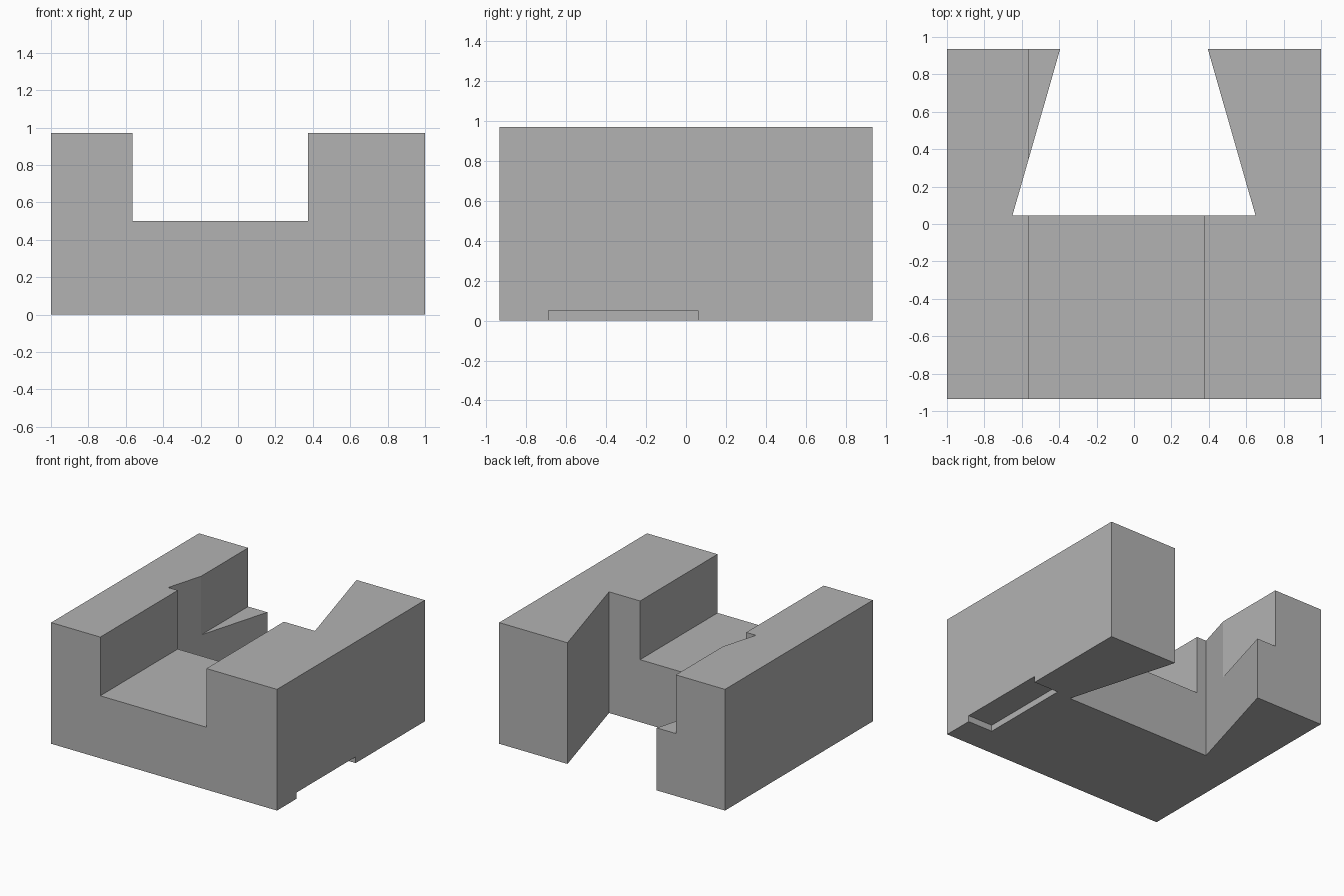
import bpy
import bmesh

if "Cube" in bpy.data.objects:
    bpy.data.objects.remove(bpy.data.objects["Cube"], do_unlink=True)

WIDTH, DEPTH, HEIGHT = 2.0, 1.87, 0.97
X, Y = WIDTH / 2, DEPTH / 2
OVER = 0.2  # how far cutters run past the block

# Single grey material
grey = bpy.data.materials.new("plain grey")
grey.use_nodes = True
colour = (0.45, 0.45, 0.45, 1)
grey.diffuse_color = colour
grey.node_tree.nodes["Principled BSDF"].inputs["Base Color"].default_value = colour


def prism(name, outline, z0, z1):
    """Extrude a plan outline from z0 up to z1."""
    bm = bmesh.new()
    face = bm.faces.new([bm.verts.new((x, y, z0)) for x, y in outline])
    top = bmesh.ops.extrude_face_region(bm, geom=[face])["geom"]
    verts = [v for v in top if isinstance(v, bmesh.types.BMVert)]
    bmesh.ops.translate(bm, verts=verts, vec=(0, 0, z1 - z0))
    bmesh.ops.recalc_face_normals(bm, faces=bm.faces)
    mesh = bpy.data.meshes.new(name)
    bm.to_mesh(mesh)
    bm.free()
    mesh.materials.append(grey)
    obj = bpy.data.objects.new(name, mesh)
    bpy.context.collection.objects.link(obj)
    return obj


def rect(x0, x1, y0, y1):
    return [(x0, y0), (x1, y0), (x1, y1), (x0, y1)]


# Main block
block = prism("slotted_block", rect(-X, X, -Y, Y), 0, HEIGHT)

# Dovetail opening at the back: its sides carry on past the rear face
neck, root, y_root = 0.395, 0.65, 0.045
flare = (root - neck) / (Y - y_root)
tip = neck - flare * OVER
dovetail = [(-root, y_root), (root, y_root), (tip, Y + OVER), (-tip, Y + OVER)]

cutters = [
    # Off-centre channel running front to back
    prism("channel_cutter", rect(-0.565, 0.375, -Y - OVER, Y + OVER), 0.5, HEIGHT + OVER),
    prism("dovetail_cutter", dovetail, -OVER, HEIGHT + OVER),
    # Shallow finger notch under the left side
    prism("notch_cutter", rect(0.78, X + OVER, -0.69, 0.06), -OVER, 0.05),
]

for cutter in cutters:
    cutter.hide_render = True
    mod = block.modifiers.new(cutter.name, "BOOLEAN")
    mod.operation = "DIFFERENCE"
    mod.solver = "EXACT"
    mod.object = cutter

# Bake the cuts and drop the cutters
bpy.context.view_layer.update()
graph = bpy.context.evaluated_depsgraph_get()
result = bpy.data.meshes.new_from_object(block.evaluated_get(graph))
block.modifiers.clear()
block.data = result
for cutter in cutters:
    bpy.data.objects.remove(cutter, do_unlink=True)
